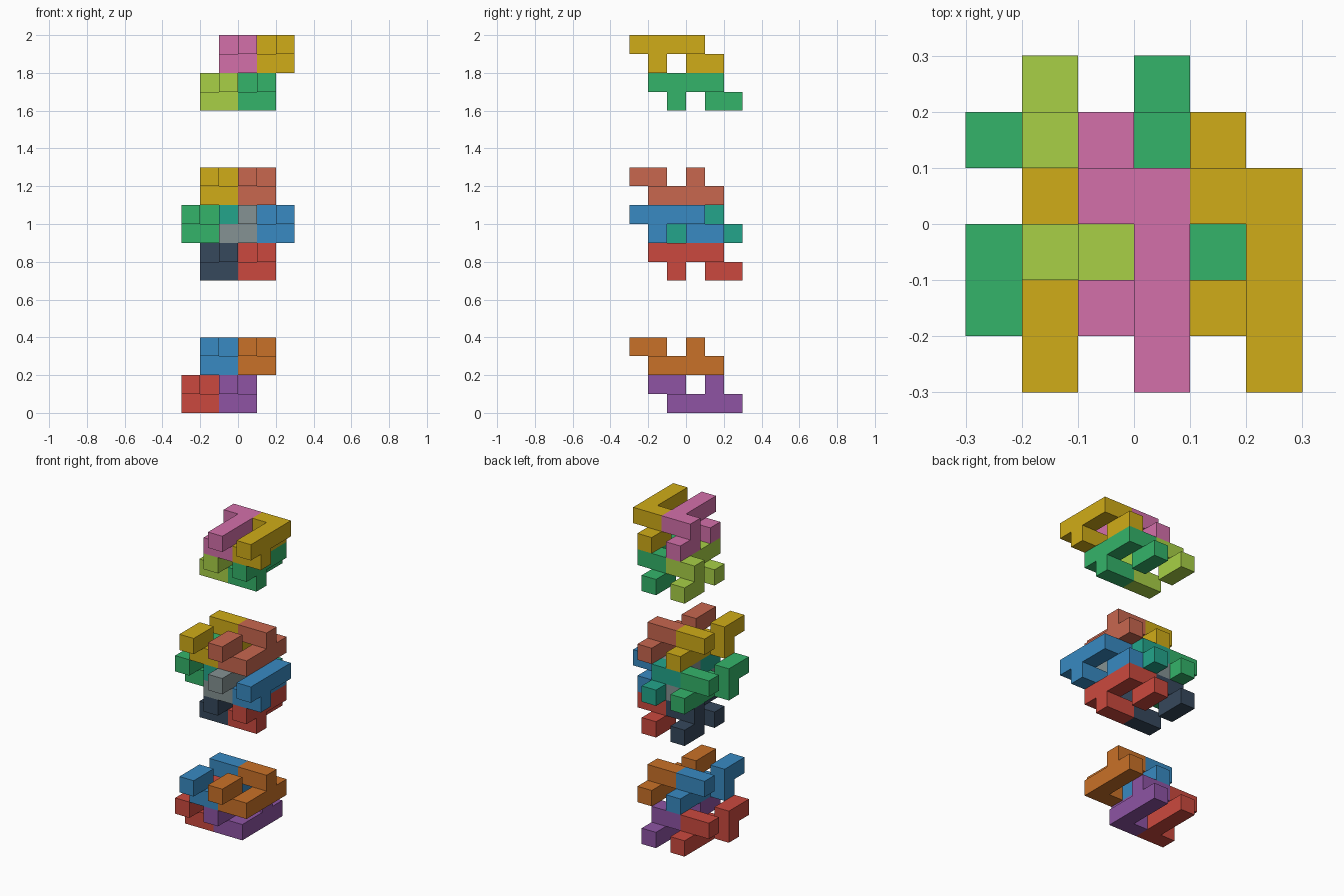
import bpy, bmesh

if "Cube" in bpy.data.objects:
    bpy.data.objects.remove(bpy.data.objects["Cube"])

U = 0.1  # edge length of one cube cell

# One puzzle piece as (x, y, z) cells: a long bar, a hook below it, and a bent arm
BAR = [(1, y, 1) for y in range(4)]
HOOK = [(1, 1, 0), (0, 1, 0)]
ARM = [(0, 3, 1), (0, 3, 0), (0, 4, 0)]
UPRIGHT = BAR + HOOK + ARM
# The same piece turned half a turn about the x axis
TURNED = [(x, 3 - y, 1 - z) for x, y, z in UPRIGHT]

COLOURS = {
    "red": (203, 73, 62), "purple": (142, 84, 164), "blue": (56, 138, 194),
    "orange": (201, 113, 40), "slate": (54, 72, 92), "green": (52, 180, 106),
    "teal": (35, 165, 139), "grey": (133, 146, 147), "yellow": (208, 172, 24),
    "coral": (200, 103, 79), "lime": (168, 208, 70), "pink": (212, 112, 170),
}


def material(name):
    mat = bpy.data.materials.get(name)
    if mat is None:
        mat = bpy.data.materials.new(name)
        lin = [((c / 255 + 0.055) / 1.055) ** 2.4 for c in COLOURS[name]]
        mat.diffuse_color = (*lin, 1)
        mat.use_nodes = True
        mat.node_tree.nodes["Principled BSDF"].inputs["Base Color"].default_value = mat.diffuse_color
    return mat


def piece(name, colour, cells, origin):
    """Join cells into one solid, keeping only the outer faces."""
    filled = set(cells)
    bm = bmesh.new()
    for cell in cells:
        for axis in range(3):
            for side in (0, 1):
                near = list(cell)
                near[axis] += 2 * side - 1
                if tuple(near) in filled:
                    continue
                corners = []
                for a, b in ((0, 0), (1, 0), (1, 1), (0, 1)):
                    p = list(cell)
                    p[axis] += side
                    p[(axis + 1) % 3] += a
                    p[(axis + 2) % 3] += b
                    corners.append(bm.verts.new([(p[i] + origin[i]) * U for i in range(3)]))
                bm.faces.new(corners if side else corners[::-1])
    bmesh.ops.remove_doubles(bm, verts=bm.verts, dist=1e-4)
    bmesh.ops.dissolve_limit(bm, angle_limit=0.01, verts=bm.verts, edges=bm.edges)
    mesh = bpy.data.meshes.new(name)
    bm.to_mesh(mesh)
    bm.free()
    mesh.materials.append(material(colour))
    obj = bpy.data.objects.new(name, mesh)
    bpy.context.collection.objects.link(obj)


# Layers: name, orientation, bar start y, base z, then (colour, x) for each piece
LAYERS = [
    # bottom group
    ("base_lower", TURNED, -1, 0, [("red", -3), ("purple", -1)]),
    ("base_upper", TURNED, -2, 2, [("blue", -2), ("orange", 0)]),
    # middle group, with two interlocked pieces at its heart
    ("middle_lower", UPRIGHT, -2, 7, [("slate", -2), ("red", 0)]),
    ("middle_core", UPRIGHT, -3, 9, [("grey", -1), ("blue", 1)]),
    ("middle_core", TURNED, -1, 9, [("green", -3), ("teal", -1)]),
    ("middle_upper", TURNED, -2, 11, [("yellow", -2), ("coral", 0)]),
    # top group
    ("top_lower", UPRIGHT, -2, 16, [("lime", -2), ("green", 0)]),
    ("top_upper", UPRIGHT, -3, 18, [("pink", -1), ("yellow", 1)]),
]

for layer, cells, y, z, members in LAYERS:
    for colour, x in members:
        piece(f"{layer}_{colour}_piece", colour, cells, (x, y, z))
